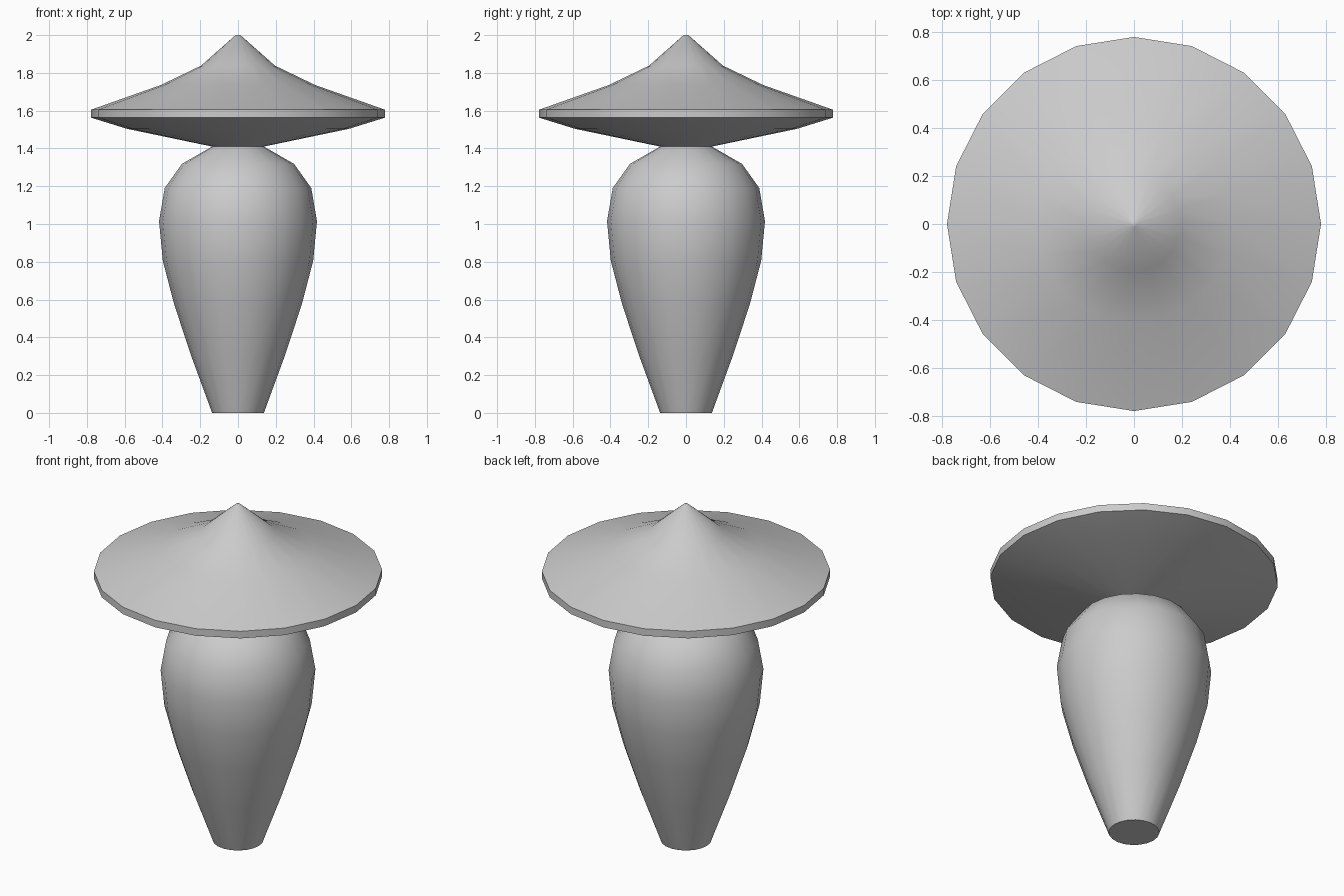
import bpy, bmesh
from math import cos, sin, pi, radians

if "Cube" in bpy.data.objects:
    bpy.data.objects.remove(bpy.data.objects["Cube"])

SEGMENTS = 20


def lathe(name, profile, cap_bottom=False, cap_top=False):
    """Revolve (radius, height) points, listed bottom to top, around z."""
    bm = bmesh.new()
    rings = [[bm.verts.new((r * cos(2 * pi * i / SEGMENTS),
                            r * sin(2 * pi * i / SEGMENTS), z))
              for i in range(SEGMENTS)] for r, z in profile]
    for low, high in zip(rings, rings[1:]):
        for i in range(SEGMENTS):
            j = (i + 1) % SEGMENTS
            bm.faces.new((low[i], low[j], high[j], high[i]))
    if cap_bottom:
        bm.faces.new(rings[0][::-1])
    if cap_top:
        bm.faces.new(rings[-1])
    mesh = bpy.data.meshes.new(name)
    bm.to_mesh(mesh)
    bm.free()
    obj = bpy.data.objects.new(name, mesh)
    bpy.context.collection.objects.link(obj)
    bpy.ops.object.select_all(action='DESELECT')
    obj.select_set(True)
    bpy.context.view_layer.objects.active = obj
    bpy.ops.object.shade_smooth_by_angle(angle=radians(60))
    return obj


# Tapered body, widest near the shoulder, with a flat foot
lathe("body", [(0.137, 0), (0.249, 0.305), (0.338, 0.575), (0.398, 0.805),
               (0.418, 1.015), (0.388, 1.19), (0.297, 1.318), (0.137, 1.41)],
      cap_bottom=True)

# Wide pointed hat with a thin rim, seated on the body's neck
lathe("hat", [(0.137, 1.41), (0.588, 1.504), (0.778, 1.563), (0.778, 1.605),
              (0.408, 1.736), (0.196, 1.838), (0.013, 2.0)],
      cap_top=True)
